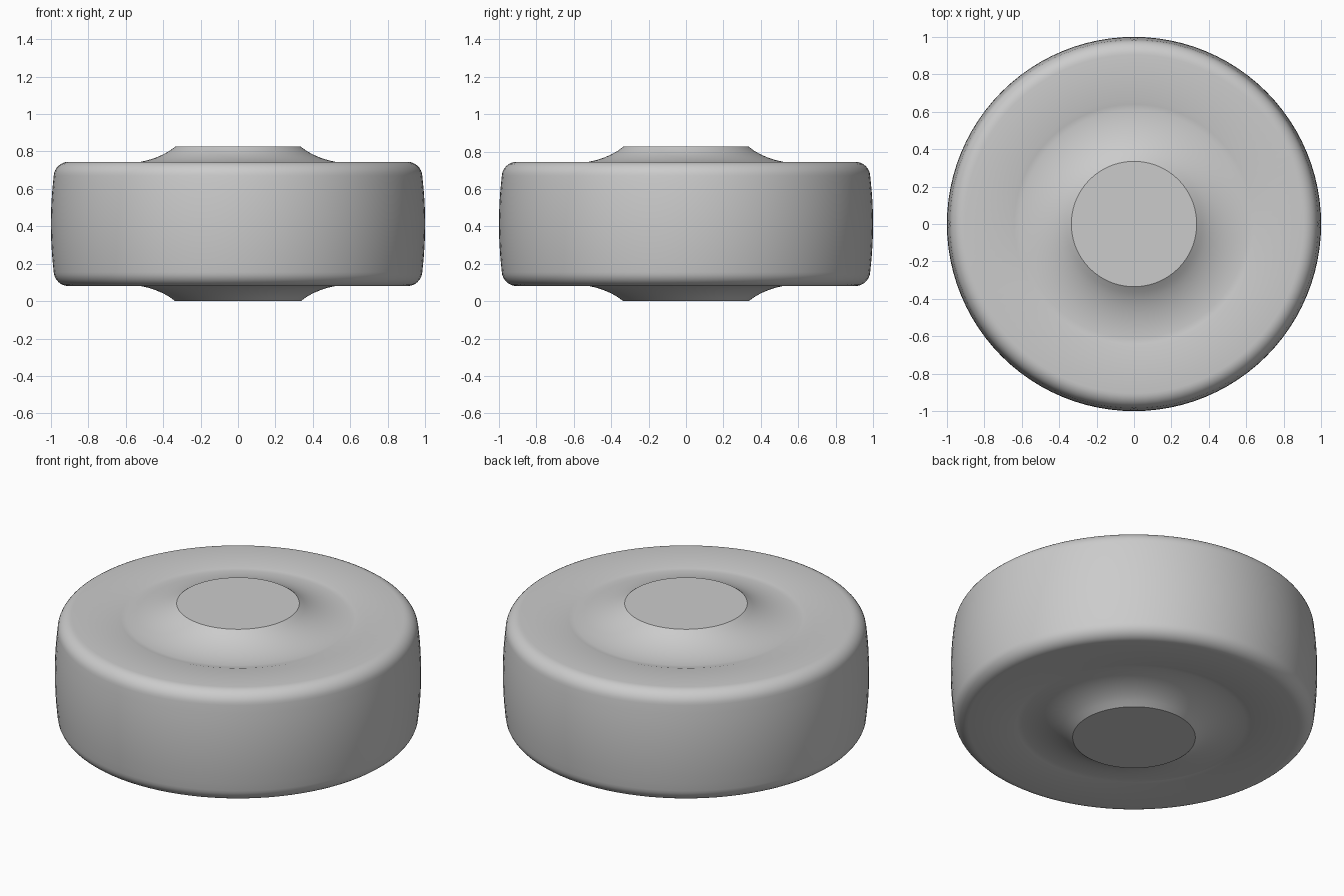
import bpy
import math

if "Cube" in bpy.data.objects:
    bpy.data.objects.remove(bpy.data.objects["Cube"], do_unlink=True)

SEGMENTS = 96
MID = 0.413  # height of the mirror plane

# One plain grey material
grey = bpy.data.materials.new("light_grey")
grey.use_nodes = True
colour = (0.6, 0.6, 0.6, 1)
grey.diffuse_color = colour
grey.node_tree.nodes["Principled BSDF"].inputs["Base Color"].default_value = colour

# Upper half profile as (radius, height above the middle): hub, concave flare, shallow dish
profile = [(0.335, 0.413), (0.365, 0.391), (0.4, 0.371), (0.44, 0.354), (0.48, 0.341),
           (0.52, 0.332), (0.56, 0.326), (0.61, 0.323), (0.64, 0.325), (0.665, 0.332)]

# Rounded shoulder
for i in range(9):
    a = math.radians(90 - 86 * i / 8)
    profile.append((0.905 + 0.08 * math.cos(a), 0.252 + 0.08 * math.sin(a)))

# Slightly bulging tread down to the middle
for i in range(1, 7):
    h = 0.252 * (1 - i / 6)
    profile.append((1 - 0.015 * (h / 0.252) ** 2, h))

# Mirror to the lower half
profile += [(r, -h) for r, h in reversed(profile[:-1])]

# Revolve the profile and cap both hub faces
verts, faces = [], []
for r, h in profile:
    for s in range(SEGMENTS):
        a = math.tau * s / SEGMENTS
        verts.append((r * math.cos(a), r * math.sin(a), MID + h))
for ring in range(len(profile) - 1):
    for s in range(SEGMENTS):
        t = (s + 1) % SEGMENTS
        upper, lower = ring * SEGMENTS, (ring + 1) * SEGMENTS
        faces.append((upper + s, lower + s, lower + t, upper + t))
last = (len(profile) - 1) * SEGMENTS
faces.append(tuple(range(SEGMENTS)))
faces.append(tuple(reversed(range(last, last + SEGMENTS))))

mesh = bpy.data.meshes.new("wheel")
mesh.from_pydata(verts, [], faces)
mesh.materials.append(grey)
wheel = bpy.data.objects.new("wheel", mesh)
bpy.context.collection.objects.link(wheel)

# Smooth shading with crisp hub edges
bpy.ops.object.select_all(action='DESELECT')
wheel.select_set(True)
bpy.context.view_layer.objects.active = wheel
bpy.ops.object.shade_smooth_by_angle(angle=math.radians(30))
